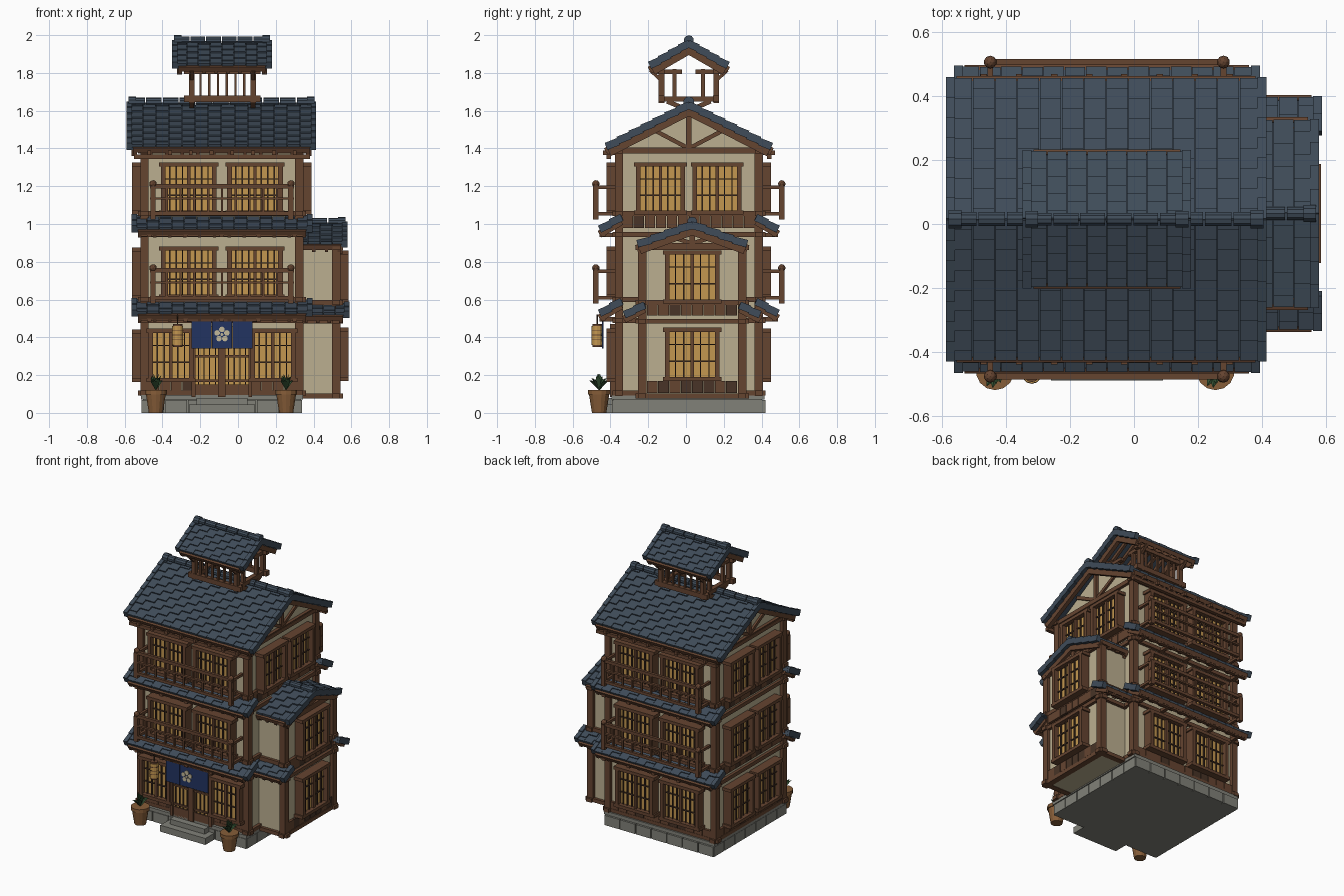
import bpy, bmesh, math, random
from mathutils import Matrix as Mx, Vector as V

if "Cube" in bpy.data.objects:
    bpy.data.objects.remove(bpy.data.objects["Cube"])

random.seed(4)
COL = dict(wood=(.13, .058, .03), dark=(.065, .034, .02), tile=(.05, .072, .1), plaster=(.5, .43, .28),
           paper=(.55, .31, .08), navy=(.016, .034, .12), stone=(.22, .22, .19), clay=(.24, .11, .04),
           leaf=(.03, .075, .03), cream=(.55, .48, .32))
MATS = {}
for k, c in COL.items():
    MATS[k] = bpy.data.materials.new(k)
    MATS[k].diffuse_color = (*c, 1)
PARTS = {}
I = Mx.Identity(4)
CX, CY, HX, HY = -.085, .015, .41, .37          # main house centre and half size
WY, WH, WX = .033, .265, .52                    # wing centre, half depth, right face


def geo(name, mat):
    return PARTS.setdefault((name, mat), bmesh.new())


def box(name, mat, x0, x1, y0, y1, z0, z1, M=I):
    m = M @ Mx.Translation(((x0+x1)/2, (y0+y1)/2, (z0+z1)/2)) @ Mx.Diagonal((x1-x0, y1-y0, z1-z0, 1))
    bmesh.ops.create_cube(geo(name, mat), size=1, matrix=m)


def frame(o, y, z):
    """Matrix with local y and z axes at origin o."""
    y = V(y).normalized()
    x = y.cross(V(z)).normalized()
    m = Mx((x, y, x.cross(y))).transposed().to_4x4()
    return Mx.Translation(o) @ m


def beam(name, mat, a, b, w, h, up=(0, 0, 1)):
    d = V(b) - V(a)
    box(name, mat, -w/2, w/2, 0, d.length, -h/2, h/2, frame(a, d, up))


def cyl(name, mat, a, b, r0, r1=None, n=10):
    d = V(b) - V(a)
    m = Mx.Translation((V(a)+V(b))/2) @ d.to_track_quat('Z', 'Y').to_matrix().to_4x4()
    bmesh.ops.create_cone(geo(name, mat), cap_ends=True, segments=n, radius1=r0,
                          radius2=r0 if r1 is None else r1, depth=d.length, matrix=m)


def face(x, y, deg):
    """Wall frame: local x along the wall, local -y outward."""
    return Mx.Translation((x, y, 0)) @ Mx.Rotation(math.radians(deg), 4, 'Z')


def spread(a, b, n):
    return [a + (b-a)*i/(n-1) for i in range(n)]


def slope(name, x0, x1, cy, yt, zt, yb, zb, cols, rows, nraf):
    """Tiled slope from top edge to eave with staggered tiles, rafters and fascia."""
    s = 1 if yb > yt else -1
    d = V((0, yb-yt, zb-zt))
    L, W = d.length, x1-x0
    M = frame(((x0+x1)/2, yt, zt), d, (0, 0, 1))
    box(name+'_deck', 'tile', -W/2, W/2, 0, L, -.026, -.01, M)
    cw, rl = W/cols, L/rows
    for c in range(cols):
        for r in range(rows+1):
            a = max(0, (r-.5*(c % 2))*rl)
            b = min(L, (r+1-.5*(c % 2))*rl)
            if b-a < .01:
                continue
            T = M @ Mx.Translation((-W/2+(c+.5)*cw, (a+b)/2, -.003)) @ Mx.Rotation(.12, 4, 'X')
            box(name+'_tiles', 'tile', -cw*.48, cw*.48, -(b-a)*.55, (b-a)*.5, -.008, .007, T)
    for e in (-1, 1):                           # raised edge tiles
        for r in range(rows):
            T = M @ Mx.Translation((e*W/2, (r+.5)*rl, 0)) @ Mx.Rotation(.1, 4, 'X')
            box(name+'_edge_tiles', 'tile', -.014, .014, -rl*.5, rl*.5, -.028, .012, T)
    for x in spread(-W/2+.03, W/2-.03, nraf):
        box(name+'_rafters', 'wood', x-.009, x+.009, L*.1, L+.012, -.048, -.024, M)
    box(name+'_fascia', 'wood', -W/2+.02, W/2-.02, L-.004, L+.014, -.034, -.008, M)
    return M, L, W


def gable(name, x0, x1, cy, half, ze, zr, cols, rows, nraf, r=.021):
    for s in (-1, 1):
        M, L, W = slope(name, x0, x1, cy, cy, zr, cy+s*half, ze, cols, rows, nraf)
        for e in (-1, 1):                       # barge boards
            x = e*(W/2-.025)
            box(name+'_bargeboards', 'wood', x-.014, x+.014, 0, L, -.062, -.022, M)
    n = max(3, round((x1-x0)/.085))
    xs = spread(x0, x1, n+1)
    for a, b in zip(xs, xs[1:]):                # ridge caps
        cyl(name+'_ridge', 'tile', (a, cy, zr+.006), (b-.006, cy, zr+.006), r)
    for x in (x0+.015, x1-.015):
        cyl(name+'_ridge_end', 'tile', (x-.02, cy, zr+.006), (x+.02, cy, zr+.006), r*1.3)


def window(M, xc, z0, w, h, bars=5, depth=.065):
    M = M @ Mx.Translation((xc, 0, z0))
    box('window_paper', 'paper', -w/2, w/2, -.032, 0, 0, h, M)
    for x in (-w/2, 0, w/2):
        t, dd = (.009, .05) if x == 0 else (.012, depth)
        box('window_frames', 'wood', x-t, x+t, -dd, 0, 0, h, M)
    for z in (0, h):
        box('window_frames', 'wood', -w/2-.022, w/2+.022, -depth, 0, z-.011, z+.011, M)
    for x in spread(-w/2, w/2, bars+2)[1:-1]:
        box('window_lattice', 'dark', x-.0035, x+.0035, -.042, 0, 0, h, M)
    for z in (h*.36, h*.7):
        box('window_lattice', 'dark', -w/2, w/2, -.04, 0, z-.0035, z+.0035, M)


def panels(M, x0, x1, z0, z1, n):
    xs = spread(x0, x1, n+1)
    for i, (a, b) in enumerate(zip(xs, xs[1:])):
        box('wall_boards', random.choice(('wood', 'wood', 'dark')), a, b-.003, -.018, .01, z0, z1, M)


def shell(name, x0, x1, y0, y1, z0, z1, belts):
    """Plaster body with corner posts and belt beams."""
    box(name+'_plaster', 'plaster', x0, x1, y0, y1, z0, z1)
    for x in (x0, x1):
        for y in (y0, y1):
            box(name+'_posts', 'wood', x-.022, x+.022, y-.022, y+.022, z0, z1)
    for z in belts:
        for y in (y0, y1):
            box(name+'_beams', 'wood', x0-.035, x1+.035, y-.02, y+.02, z-.013, z+.013)
        for x in (x0, x1):
            box(name+'_beams', 'wood', x-.02, x+.02, y0-.035, y1+.035, z-.013, z+.013)


def attic(name, x0, x1, cy, half, z0, z1):
    """Triangular plaster gable filling with its truss on both ends."""
    bm = geo(name+'_gable_wall', 'plaster')
    A, B = [[bm.verts.new((x, cy+y, z)) for y, z in ((-half, z0), (half, z0), (0, z1))] for x in (x0, x1)]
    bm.faces.new(A[::-1])
    bm.faces.new(B)
    for i in range(3):
        bm.faces.new((A[i], A[(i+1) % 3], B[(i+1) % 3], B[i]))
    for x in (x0, x1):
        box(name+'_truss', 'wood', x-.018, x+.018, cy-.014, cy+.014, z0, z1-.02)
        box(name+'_truss', 'wood', x-.022, x+.022, cy-half-.03, cy+half+.03, z0-.012, z0+.014)
        for s in (-1, 1):
            beam(name+'_truss', 'wood', (x, cy+s*.01, z0+.015), (x, cy+s*half*.5, z0+(z1-z0)*.5), .028, .022)


# stone foundation and step
X0, X1, Y0, Y1 = CX-HX, CX+HX, CY-HY, CY+HY
box('foundation_core', 'stone', X0-.008, X1+.008, Y0-.028, Y1+.018, 0, .075)
box('foundation_cap', 'stone', X0-.018, X1+.018, Y0-.04, Y1+.03, .072, .095)
for deg, hw, hd in ((0, HX, HY+.022), (180, HX, HY+.022), (90, HY+.02, HX), (-90, HY+.02, HX)):
    M = face(CX, CY, deg)
    xs = spread(-hw-.014, hw+.014, 8)
    for a, b in zip(xs, xs[1:]):
        box('foundation_blocks', 'stone', a+.003, b-.003, -hd-.015, -hd+.02, 0, .068, M)
box('entrance_step', 'stone', -.26, .09, -.49, -.37, 0, .045)
box('entrance_step', 'stone', -.22, .05, -.44, -.37, .045, .08)

# house bodies
shell('house', X0, X1, Y0, Y1, .09, 1.4, (.105, .49, .6, .945, 1.055, 1.385))
shell('wing', X1-.05, WX, WY-WH, WY+WH, .08, .89, (.09, .485, .585, .875))

# windows, boards
front, back = face(CX, Y0, 0), face(CX, Y1, 180)
right, left = face(X1, CY, 90), face(X0, CY, -90)
wing_face = face(WX, WY, 90)
for M in (front, back):
    for z in (.615, 1.06):
        for s in (-1, 1):
            window(M, s*.175, z, .27, .255, 7)
for s in (-1, 1):
    window(front, s*.27, .175, .215, .26)
    window(back, s*.175, .175, .27, .26, 7)
    panels(front, s*.27-.12, s*.27+.12, .1, .165, 4)
    for z in (.175, .61, 1.06):
        window(left, s*.15, z, .235, .255)
    window(right, s*.15, 1.06, .235, .255)
panels(back, -.39, .39, .1, .165, 12)
for z in (.1, .53, .98):
    panels(left, -.35, .35, z, z+.07, 12)
panels(right, -.35, .35, .98, 1.045, 12)
for z in (.18, .59):
    window(wing_face, 0, z, .265, .26)
    panels(wing_face, -.24, .24, z-.075, z-.012, 8)

# entrance door with lattice
for s in (-1, 1):
    M = front @ Mx.Translation((s*.08, 0, 0))
    box('door_paper', 'paper', -.077, .077, -.03, 0, .09, .46, M)
    box('door_boards', 'wood', -.077, .077, -.04, 0, .085, .15, M)
    for x in (-.07, .07):
        box('door_frame', 'wood', x-.01, x+.01, -.048, 0, .085, .47, M)
    for x in spread(-.045, .045, 4):
        box('door_lattice', 'dark', x-.003, x+.003, -.038, 0, .15, .46, M)
    for z in (.17, .3):
        box('door_lattice', 'wood', -.077, .077, -.04, 0, z-.006, z+.006, M)

# entrance curtain with a simple blossom
for i in (-1, 0, 1):
    box('curtain', 'navy', CX+i*.109-.053, CX+i*.109+.053, -.444, -.436, .34, .485)
cyl('curtain_rod', 'wood', (-.27, -.44, .49), (.1, -.44, .49), .008, n=8)
for i in range(5):
    a = math.pi/2 + i*math.tau/5
    p = V((CX+.027*math.cos(a), -.444, .415+.027*math.sin(a)))
    cyl('curtain_flower', 'cream', p, p+V((0, -.004, 0)), .015)
cyl('curtain_flower', 'cream', (CX, -.444, .415), (CX, -.449, .415), .008)

# hanging lantern
lx, ly = -.32, -.47
cyl('lantern_body', 'paper', (lx, ly, .36), (lx, ly, .46), .029, n=12)
for z in (.35, .385, .41, .435, .458):
    cap = z in (.35, .458)
    cyl('lantern_hoops', 'wood', (lx, ly, z), (lx, ly, z+(.012 if cap else .004)), .025 if cap else .0305, n=12)
cyl('lantern_cord', 'dark', (lx, ly, .465), (lx, ly, .52), .004, n=6)

# skirt roofs and balconies on front and back
for s in (-1, 1):
    for z in (.52, .965):
        yw = CY+s*(HY-.01)
        slope('skirt_roof', -.55, .38, CY, yw, z+.08, CY+s*.475, z+.012, 14, 2, 12)
        yo = CY+s*.452
        box('skirt_purlin', 'wood', -.53, .36, yo-.012, yo+.012, z-.03, z-.008)
        for x in spread(-.47, .3, 5):
            box('skirt_brackets', 'wood', x-.012, x+.012, *sorted((yw, yo+s*.02)), z-.035, z-.013)
        yr, zb = CY+s*.492, z+.065             # railing
        for dz, t in ((.17, .011), (.105, .006), (.025, .01)):
            box('balcony_rails', 'wood', -.465, .297, yr-.01, yr+.01, zb+dz-t, zb+dz+t)
        for x in (-.45, .28):
            box('balcony_posts', 'wood', x-.014, x+.014, yr-.015, yr+.015, zb-.005, zb+.17)
            bmesh.ops.create_icosphere(geo('balcony_knobs', 'wood'), subdivisions=2, radius=.02,
                                       matrix=Mx.Translation((x, yr, zb+.182)))
            for dz in (.165, .025):
                box('balcony_ties', 'wood', x-.009, x+.009, *sorted((yw, yr)), zb+dz-.009, zb+dz+.009)
        for x in spread(-.45, .28, 11)[1:-1]:
            box('balcony_balusters', 'wood', x-.006, x+.006, yr-.006, yr+.006, zb+.02, zb+.165)
    slope('wing_skirt', X1+.005, .575, WY, WY+s*(WH-.01), .58, WY+s*.362, .525, 4, 2, 4)
    box('wing_skirt_purlin', 'wood', X1, .555, WY+s*.33-.01, WY+s*.33+.01, .49, .508)
    yo = CY+s*.425                             # main eave purlin
    box('eave_purlin', 'wood', -.55, .38, yo-.012, yo+.012, 1.345, 1.368)
    for x in spread(-.47, .3, 8):
        box('eave_brackets', 'wood', x-.01, x+.01, *sorted((CY+s*HY, yo+s*.03)), 1.365, 1.388)

# main and wing roofs
attic('house', X0+.005, X1-.005, CY, .37, 1.39, 1.605)
gable('main_roof', -.575, .4, CY, .44, 1.415, 1.64, 14, 7, 12, .023)
attic('wing', X1-.06, WX, WY, .24, .885, .985)
gable('wing_roof', X1-.02, .565, WY, .292, .9, 1.005, 4, 4, 4)

# roof turret
tx0, tx1, ty0, ty1 = -.245, .08, CY-.145, CY+.145
for z, h in ((1.662, .017), (1.808, .013)):
    for y in (ty0, ty1):
        box('turret_beams', 'wood', tx0-.04, tx1+.04, y-.016, y+.016, z-h, z+h)
for x in (tx0, tx1):
    box('turret_beams', 'wood', x-.016, x+.016, ty0-.015, ty1+.015, 1.648, 1.676)
    for s, y in ((-1, ty0), (1, ty1)):
        box('turret_posts', 'wood', x-.015, x+.015, y-.015, y+.015, 1.64, 1.84)
        box('turret_stubs', 'wood', x-.013, x+.013, *sorted((y-s*.11, y+s*.05)), 1.795, 1.818)
        box('turret_stubs', 'wood', x-.011, x+.011, y-s*.07-.011, y-s*.07+.011, 1.66, 1.82)
        beam('turret_braces', 'wood', (x, y-s*.03, 1.65), (x, CY, 1.6), .025, .025)
        beam('turret_knees', 'wood', (x, y, 1.76), (x, y+s*.06, 1.815), .018, .018)
for y in (ty0, ty1):
    for x in spread(tx0, tx1, 8)[1:-1]:
        box('turret_balusters', 'wood', x-.006, x+.006, y-.007, y+.007, 1.67, 1.8)
gable('turret_roof', -.335, .165, CY, .21, 1.845, 1.966, 8, 4, 8)

# potted plants beside the door
for px in (-.435, .255):
    py = -.46
    cyl('pot', 'clay', (px, py, 0), (px, py, .1), .038, .054, 14)
    cyl('pot_rim', 'clay', (px, py, .098), (px, py, .122), .06, n=14)
    for i in range(16):
        a, t = i*2.4, .25+.75*(i % 4)/3
        d = V((math.cos(a)*t*.058, math.sin(a)*t*.054, .1-.045*t))
        o = V((px, py, .118))
        w = V((-math.sin(a), math.cos(a), 0))*.013
        bm = geo('plant_leaves', 'leaf')
        m = o+d*.55+V((0, 0, .014))
        vs = [bm.verts.new(p) for p in (o, m-w, o+d, m+w, m+V((0, 0, .006)))]
        for q in ((0, 1, 4), (1, 2, 4), (2, 3, 4), (3, 0, 4), (0, 3, 2, 1)):
            bm.faces.new([vs[k] for k in q])

# turn collected parts into objects
for (name, mat), bm in PARTS.items():
    me = bpy.data.meshes.new(name)
    bmesh.ops.recalc_face_normals(bm, faces=bm.faces)
    bm.to_mesh(me)
    bm.free()
    me.materials.append(MATS[mat])
    bpy.context.collection.objects.link(bpy.data.objects.new(name, me))

for m in bpy.data.materials:
    if m.users and not m.is_grease_pencil:
        m.use_nodes = True
        m.node_tree.nodes["Principled BSDF"].inputs["Base Color"].default_value = m.diffuse_color
